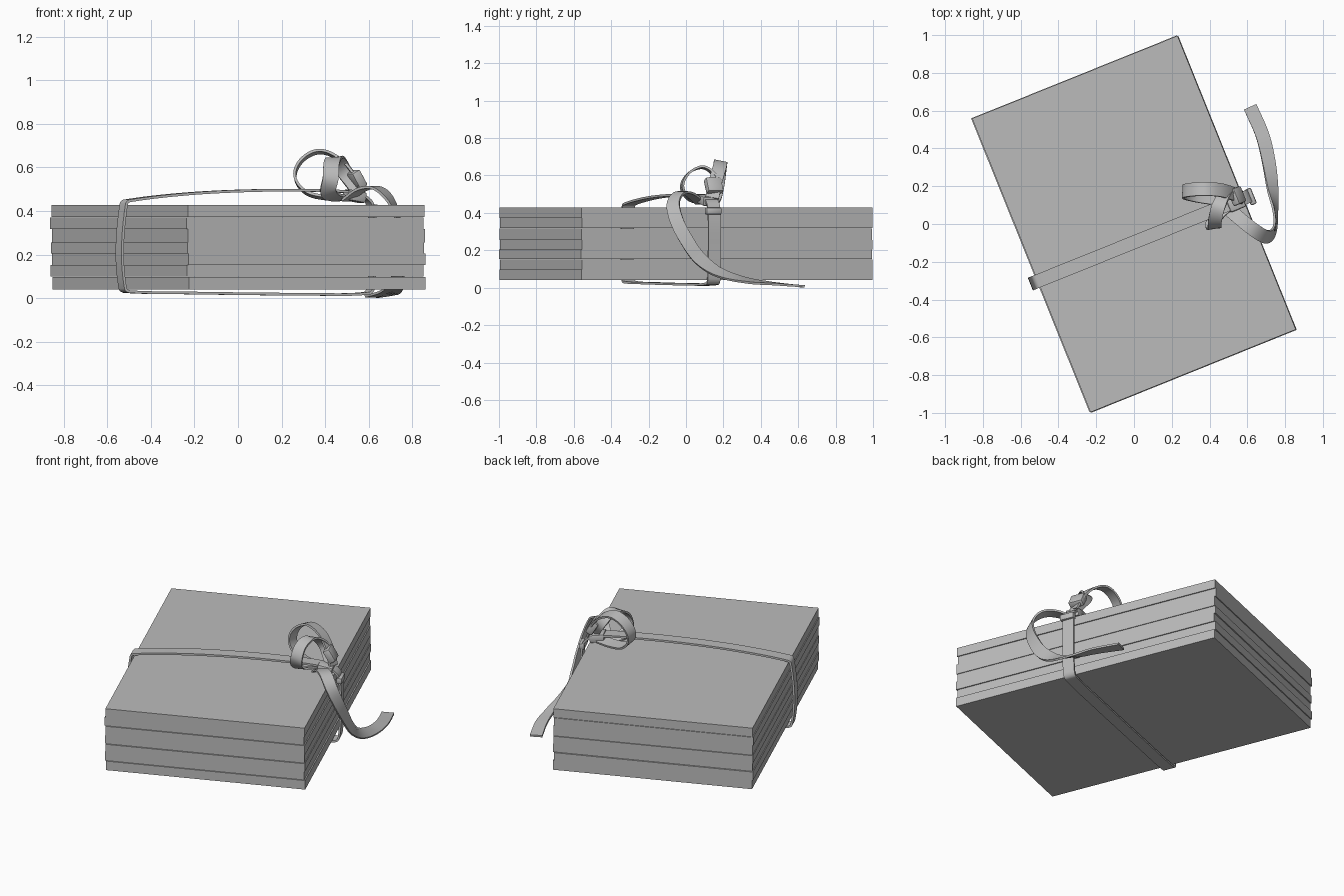
import bpy, bmesh, math
from mathutils import Vector, Matrix
from mathutils.geometry import interpolate_bezier

if "Cube" in bpy.data.objects:
    bpy.data.objects.remove(bpy.data.objects["Cube"])

grey = bpy.data.materials.new("plain grey")
grey.use_nodes = True
colour = (0.5, 0.5, 0.5, 1)
grey.diffuse_color = colour
grey.node_tree.nodes["Principled BSDF"].inputs["Base Color"].default_value = colour

TURN = math.radians(21.95)
SPIN = Matrix.Rotation(TURN, 4, "Z")
STRAP_WIDTH = 0.072


def finish(bm, name, smooth=False):
    bmesh.ops.recalc_face_normals(bm, faces=bm.faces)
    mesh = bpy.data.meshes.new(name)
    bm.to_mesh(mesh)
    bm.free()
    mesh.materials.append(grey)
    obj = bpy.data.objects.new(name, mesh)
    bpy.context.collection.objects.link(obj)
    if smooth:
        bpy.ops.object.select_all(action="DESELECT")
        obj.select_set(True)
        bpy.context.view_layer.objects.active = obj
        bpy.ops.object.shade_smooth_by_angle(angle=math.radians(35))
    return obj


def block(name, size, matrix, bevel=0):
    bm = bmesh.new()
    bmesh.ops.create_cube(bm, size=1, matrix=Matrix.Diagonal((*size, 1)))
    if bevel:
        bmesh.ops.bevel(bm, geom=bm.edges[:], offset=bevel, segments=2,
                        profile=0.5, affect="EDGES")
    bm.transform(matrix)
    return finish(bm, name, bevel > 0)


def ribbon(name, points, sides, width=STRAP_WIDTH, thick=0.012, closed=False):
    """Sweep a flat band along a smooth path; sides give its width direction."""
    pts = [Vector(p) for p in points]
    sides = [Vector(s).normalized() for s in sides]
    n, steps = len(pts), 6
    tangents = []
    for i in range(n):
        a = pts[i - 1] if closed or i else pts[i]
        b = pts[(i + 1) % n] if closed or i < n - 1 else pts[i]
        tangents.append((b - a).normalized())
    path, across = [], []
    for i in range(n if closed else n - 1):
        j = (i + 1) % n
        reach = (pts[j] - pts[i]).length / 3
        curve = interpolate_bezier(pts[i], pts[i] + tangents[i] * reach,
                                   pts[j] - tangents[j] * reach, pts[j], steps + 1)
        path += curve[:-1]
        across += [sides[i].lerp(sides[j], k / steps) for k in range(steps)]
    if not closed:
        path.append(pts[-1])
        across.append(sides[-1])
    bm = bmesh.new()
    rings, m = [], len(path)
    for i, p in enumerate(path):
        a = path[i - 1] if closed or i else p
        b = path[(i + 1) % m] if closed or i < m - 1 else p
        t = (b - a).normalized()
        w = (across[i] - t * across[i].dot(t)).normalized()
        up = t.cross(w) * thick / 2
        w = w * width / 2
        rings.append([bm.verts.new(p + q) for q in (w + up, up - w, -w - up, w - up)])
    for i in range(m if closed else m - 1):
        r, s = rings[i], rings[(i + 1) % m]
        for k in range(4):
            bm.faces.new((r[k], r[k - 1], s[k - 1], s[k]))
    if not closed:
        bm.faces.new(rings[0])
        bm.faces.new(rings[-1])
    return finish(bm, name, True)


# Stack of thin slabs, each nudged a little
levels = [0.04, 0.098, 0.152, 0.205, 0.255, 0.318, 0.372, 0.428]
nudges = [(0.004, -0.002), (-0.003, 0.003), (0.002, -0.004), (-0.002, 0.002),
          (0.001, -0.002), (-0.005, 0.003), (0, 0)]
for i, (dx, dy) in enumerate(nudges):
    low, high = levels[i], levels[i + 1]
    place = SPIN @ Matrix.Translation((dx, dy, (low + high) / 2))
    block(f"slab_{i + 1}", (1.172, 1.676, high - low - 0.001), place)

# Strap around the stack
loop = [(-0.602, 0.432), (-0.585, 0.447), (-0.3, 0.478), (0, 0.493), (0.3, 0.495),
        (0.52, 0.485), (0.605, 0.45), (0.628, 0.38), (0.63, 0.22), (0.622, 0.05),
        (0.6, 0.022), (0.3, 0.018), (-0.3, 0.024), (-0.585, 0.03),
        (-0.607, 0.045), (-0.622, 0.22)]
ribbon("strap", [SPIN @ Vector((u, -0.09, z)) for u, z in loop],
       [SPIN @ Vector((0, 1, 0))] * len(loop), closed=True)

# Two bow loops rising from the knot
large = [(0.57, 0.14, 0.48), (0.525, 0.16, 0.575), (0.455, 0.18, 0.645),
         (0.37, 0.185, 0.673), (0.29, 0.18, 0.63), (0.262, 0.17, 0.555),
         (0.31, 0.155, 0.487), (0.4, 0.14, 0.462), (0.51, 0.13, 0.46)]
ribbon("large_bow_loop", large, [(0.05, 1, -0.2)] * len(large))
small = [(0.55, 0.14, 0.5), (0.49, 0.16, 0.58), (0.45, 0.1, 0.64), (0.43, 0.025, 0.62),
         (0.425, -0.02, 0.55), (0.415, 0.005, 0.485), (0.46, 0.07, 0.46),
         (0.54, 0.13, 0.46)]
ribbon("small_bow_loop", small, [(1, 0.15, 0.1)] * len(small))

# Loose tail hanging over the side and trailing on the floor
tail = [(0.5, 0.08, 0.45), (0.57, 0.02, 0.5), (0.64, -0.035, 0.505),
        (0.7, -0.068, 0.45), (0.735, -0.05, 0.36), (0.748, 0, 0.26),
        (0.745, 0.07, 0.16), (0.735, 0.17, 0.085), (0.715, 0.32, 0.04),
        (0.68, 0.47, 0.022), (0.615, 0.62, 0.008)]
lean = [(0.65, 0.75, 0), (0.65, 0.75, 0), (0.6, 0.8, 0), (0.3, 0.9, 0.2),
        (0.1, 0.9, 0.4), (-0.1, 0.8, 0.55), (-0.3, 0.7, 0.6), (-0.7, 0.4, 0.5),
        (-0.9, 0, 0.3), (-1, -0.2, 0.1), (-1, -0.3, 0)]
ribbon("loose_tail", tail, lean)

# Knot wraps
for name, spot, tilt, size in [
        ("upper_wrap", (0.545, 0.148, 0.545), 30, (0.045, 0.09, 0.085)),
        ("side_wrap", (0.618, 0.145, 0.41), 0, (0.035, 0.09, 0.04)),
        ("knot", (0.535, 0.115, 0.468), 80, (0.05, 0.085, 0.09))]:
    turn = Matrix.Rotation(-math.radians(tilt), 4, "Y")
    block(name, size, Matrix.Translation(spot) @ SPIN @ turn, 0.01)
